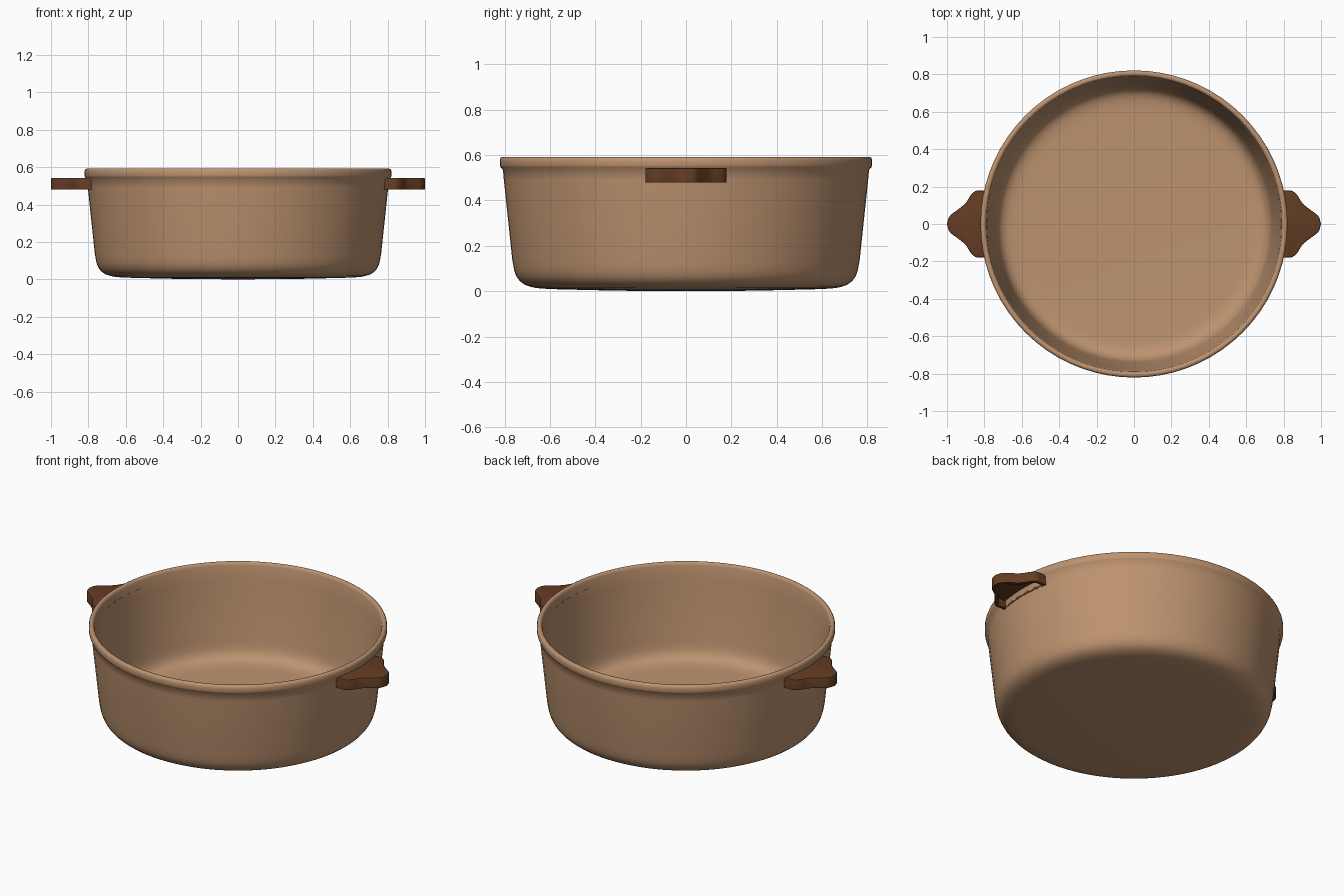
import bpy, bmesh, math
from mathutils import Vector

cube = bpy.data.objects.get("Cube")
if cube:
    bpy.data.objects.remove(cube, do_unlink=True)


def make_material(name, rgb):
    m = bpy.data.materials.new(name)
    m.use_nodes = True
    m.diffuse_color = (*rgb, 1)
    m.node_tree.nodes["Principled BSDF"].inputs["Base Color"].default_value = (*rgb, 1)
    return m


def finish(bm, name, material, angle):
    bmesh.ops.recalc_face_normals(bm, faces=bm.faces[:])
    mesh = bpy.data.meshes.new(name)
    bm.to_mesh(mesh)
    bm.free()
    mesh.materials.append(material)
    obj = bpy.data.objects.new(name, mesh)
    bpy.context.collection.objects.link(obj)
    bpy.ops.object.select_all(action="DESELECT")
    obj.select_set(True)
    bpy.context.view_layer.objects.active = obj
    bpy.ops.object.shade_smooth_by_angle(angle=math.radians(angle))
    return obj


def smooth_path(points, steps):
    """Catmull-Rom curve through the points, ends included."""
    pts = [Vector(p) for p in points]
    pts = [2 * pts[0] - pts[1]] + pts + [2 * pts[-1] - pts[-2]]
    out = []
    for a, b, c, d in zip(pts, pts[1:], pts[2:], pts[3:]):
        for i in range(steps):
            t = i / steps
            out.append(0.5 * (2 * b + (c - a) * t + (2 * a - 5 * b + 4 * c - d) * t * t
                              + (3 * b - a - 3 * c + d) * t ** 3))
    return out + [pts[-2]]


def lathe(name, profile, material, segments=72):
    bm = bmesh.new()
    verts = [bm.verts.new((r, 0, z)) for r, z in profile]
    edges = [bm.edges.new(pair) for pair in zip(verts, verts[1:])]
    bmesh.ops.spin(bm, geom=verts + edges, cent=(0, 0, 0), axis=(0, 0, 1),
                   angle=math.tau, steps=segments, use_merge=True)
    bmesh.ops.remove_doubles(bm, verts=bm.verts[:], dist=0.0005)
    return finish(bm, name, material, 40)


tan = make_material("tan enamel", (0.51, 0.29, 0.16))
brown = make_material("dark brown handle", (0.125, 0.046, 0.017))

# Pot body: outer wall, rolled rim, inner wall and floor in one profile
outer = smooth_path([(0.56, 0.008), (0.66, 0.014), (0.72, 0.034), (0.752, 0.075),
                     (0.766, 0.14)], 3)
rim = [(0.803, 0.49), (0.807, 0.535), (0.818, 0.546), (0.821, 0.555), (0.821, 0.578),
       (0.817, 0.588), (0.81, 0.592), (0.8, 0.592), (0.794, 0.587), (0.79, 0.575)]
inner = smooth_path([(0.742, 0.14), (0.728, 0.085), (0.7, 0.05), (0.65, 0.034),
                     (0.56, 0.03)], 3)
lathe("pot_body", [(0, 0), (0.3, 0.002)] + [tuple(p) for p in outer] + rim
      + [(0.78, 0.49)] + [tuple(p) for p in inner] + [(0, 0.028)], tan)


# Side handles: pointed grips, hollow underneath, fitted to the round wall
def handle(name, side):
    half = smooth_path([(1.0, 0), (0.985, 0.043), (0.94, 0.078), (0.9, 0.112),
                        (0.872, 0.155), (0.845, 0.177), (0.81, 0.178)], 4)
    seat_angle = math.asin(0.178 / 0.785)
    seat = [(0.785 * math.cos(a), 0.785 * math.sin(a))
            for a in (seat_angle * (1 - i / 4) for i in range(9))]
    outline = [tuple(p) for p in half] + seat + [(p.x, -p.y) for p in reversed(half[1:])]
    low, high = 0.48, 0.543
    bm = bmesh.new()
    bottom = bm.faces.new([bm.verts.new((side * x, y, low)) for x, y in outline])
    made = bmesh.ops.extrude_face_region(bm, geom=[bottom], use_keep_orig=True)
    top_verts = [g for g in made["geom"] if isinstance(g, bmesh.types.BMVert)]
    bmesh.ops.translate(bm, verts=top_verts, vec=(0, 0, high - low))
    bmesh.ops.recalc_face_normals(bm, faces=bm.faces[:])
    # Recess on the underside
    bmesh.ops.inset_region(bm, faces=[bottom], thickness=0.018, use_even_offset=True)
    made = bmesh.ops.extrude_face_region(bm, geom=[bottom])
    if bottom.is_valid:
        bm.faces.remove(bottom)
    deep = [g for g in made["geom"] if isinstance(g, bmesh.types.BMVert)]
    bmesh.ops.translate(bm, verts=deep, vec=(0, 0, 0.045))
    # Softened upper edge
    upper = [e for e in bm.edges if all(v.co.z > high - 0.001 for v in e.verts)]
    bmesh.ops.bevel(bm, geom=upper, offset=0.006, segments=2, profile=0.5, affect="EDGES")
    return finish(bm, name, brown, 35)


handle("left_handle", 1)
handle("right_handle", -1)
